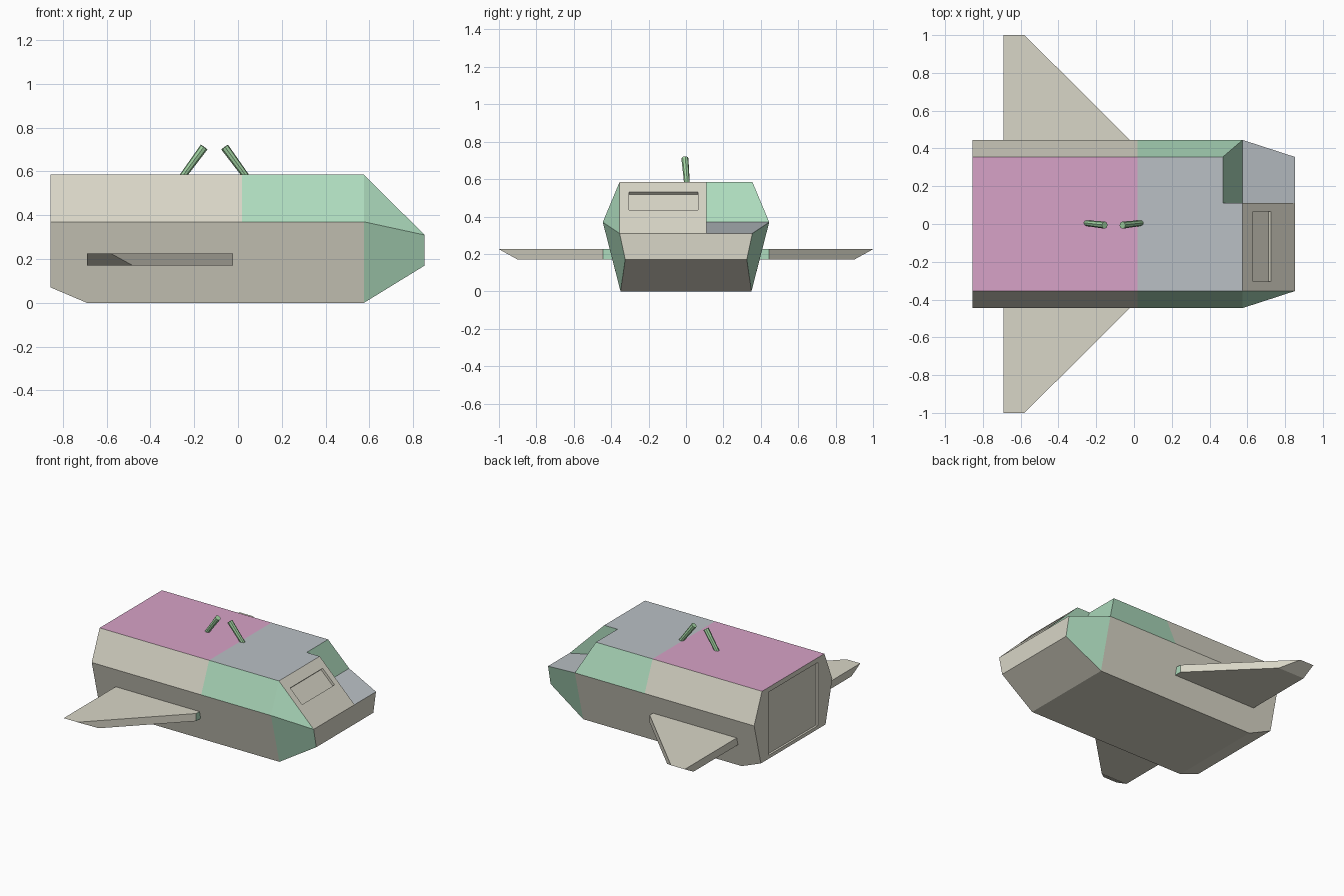
import bpy, bmesh
from mathutils import Vector

if "Cube" in bpy.data.objects:
    bpy.data.objects.remove(bpy.data.objects["Cube"])


def material(name, rgb):
    m = bpy.data.materials.new(name)
    m.diffuse_color = (*rgb, 1)
    m.use_nodes = True
    m.node_tree.nodes["Principled BSDF"].inputs["Base Color"].default_value = m.diffuse_color
    return m


BEIGE, GREEN, PINK, GREY, LEAF = range(5)
MATS = [material("beige hull", (0.69, 0.67, 0.57)),
        material("mint green", (0.42, 0.71, 0.51)),
        material("pink roof", (0.68, 0.36, 0.57)),
        material("cool grey", (0.49, 0.53, 0.56)),
        material("leaf green", (0.37, 0.67, 0.37))]


def face(bm, color, pts):
    f = bm.faces.new([bm.verts.new(p) for p in pts])
    f.material_index = color


def recess(bm, color, outer, inner, depth):
    """Panel with a sunken rectangle: border, walls and floor."""
    floor = [tuple(Vector(p) + Vector(depth)) for p in inner]
    for a, b in ((outer, inner), (inner, floor)):
        for i in range(4):
            j = (i + 1) % 4
            face(bm, color, [a[i], a[j], b[j], b[i]])
    face(bm, color, floor)


def finish(bm, name):
    bmesh.ops.remove_doubles(bm, verts=bm.verts, dist=1e-4)
    bmesh.ops.recalc_face_normals(bm, faces=bm.faces)
    me = bpy.data.meshes.new(name)
    bm.to_mesh(me)
    bm.free()
    for m in MATS:
        me.materials.append(m)
    ob = bpy.data.objects.new(name, me)
    bpy.context.collection.objects.link(ob)
    return ob


# key stations along x, cross-section as (half width, height)
REAR, KEEL, SEAM, STEP, FRONT, NOSE = -0.855, -0.69, 0.018, 0.47, 0.575, 0.852
ROOF, BELT, BASE, HEEL = (0.355, 0.585), (0.445, 0.37), (0.35, 0), (0.368, 0.07)
LIP, CHIN = (0.355, 0.31), (0.325, 0.17)
CUT = 0.11  # inner edge of the nose notch


def P(x, yz, s=1):
    return (x, yz[0] * s, yz[1])


# hull
bm = bmesh.new()
for s in (-1, 1):
    top_end = FRONT if s < 0 else STEP
    face(bm, BEIGE, [P(REAR, ROOF, s), P(SEAM, ROOF, s), P(SEAM, BELT, s), P(REAR, BELT, s)])
    face(bm, GREEN, [P(SEAM, ROOF, s), P(top_end, ROOF, s), P(FRONT, BELT, s), P(SEAM, BELT, s)])
    face(bm, BEIGE, [P(REAR, BELT, s), P(SEAM, BELT, s), P(FRONT, BELT, s),
                     P(FRONT, BASE, s), P(KEEL, BASE, s), P(REAR, HEEL, s)])
    face(bm, GREEN, [P(FRONT, BELT, s), P(NOSE, LIP, s), P(NOSE, CHIN, s), P(FRONT, BASE, s)])
    face(bm, BEIGE, [P(REAR, ROOF, s), P(REAR, BELT, s), P(REAR, HEEL, s)])
face(bm, GREEN, [P(FRONT, ROOF, -1), P(FRONT, BELT, -1), P(NOSE, LIP, -1)])

# roof, belly, heel and chin
roof_in, lip_in = (CUT, 0.585), (CUT, 0.31)
face(bm, PINK, [P(REAR, ROOF, -1), P(SEAM, ROOF, -1), P(SEAM, ROOF), P(REAR, ROOF)])
face(bm, GREY, [P(SEAM, ROOF, -1), P(FRONT, ROOF, -1), P(FRONT, roof_in),
                P(STEP, roof_in), P(STEP, ROOF), P(SEAM, ROOF)])
for x0, a, x1, b in ((REAR, HEEL, KEEL, BASE), (KEEL, BASE, FRONT, BASE), (FRONT, BASE, NOSE, CHIN)):
    face(bm, BEIGE, [P(x0, a, -1), P(x1, b, -1), P(x1, b), P(x0, a)])
face(bm, BEIGE, [P(NOSE, LIP, -1), P(NOSE, lip_in), P(NOSE, LIP), P(NOSE, CHIN), P(NOSE, CHIN, -1)])

# nose notch: slope, ledge and inner wall
belt_in = (CUT, 0.37)
face(bm, GREEN, [P(STEP, roof_in), P(STEP, ROOF), P(FRONT, BELT), P(FRONT, belt_in)])
face(bm, GREY, [P(FRONT, belt_in), P(FRONT, BELT), P(NOSE, LIP), P(NOSE, lip_in)])
face(bm, GREEN, [P(STEP, roof_in), P(FRONT, roof_in), P(NOSE, lip_in), P(FRONT, belt_in)])

# windscreen with sunken window, rear wall with sunken hatch
slope = (0.585 - 0.31) / (NOSE - FRONT)
win = [(x, y, 0.585 - (x - FRONT) * slope)
       for x, y in ((0.63, -0.305), (0.63, 0.065), (0.725, 0.065), (0.725, -0.305))]
recess(bm, BEIGE, [P(FRONT, ROOF, -1), P(FRONT, roof_in), P(NOSE, lip_in), P(NOSE, LIP, -1)],
       win, (-0.013, 0, -0.013))
recess(bm, BEIGE, [P(REAR, ROOF, -1), P(REAR, ROOF), P(REAR, HEEL), P(REAR, HEEL, -1)],
       [(REAR, -0.28, 0.55), (REAR, 0.28, 0.55), (REAR, 0.28, 0.095), (REAR, -0.28, 0.095)],
       (0.015, 0, 0))
finish(bm, "hull")

# wings: swept plates with an undercut tip
for s, name in ((-1, "right_wing"), (1, "left_wing")):
    bm = bmesh.new()
    top = [(-0.69, 0.36), (-0.022, 0.36), (-0.022, 0.445), (-0.58, 1.0), (-0.69, 1.0)]
    low = [(-0.69, 0.36), (-0.022, 0.36), (-0.022, 0.445), (-0.48, 0.9), (-0.69, 0.9)]
    up = [(x, y * s, 0.225) for x, y in top]
    dn = [(x, y * s, 0.17) for x, y in low]
    face(bm, BEIGE, up)
    face(bm, BEIGE, dn)
    for i in range(5):
        j = (i + 1) % 5
        face(bm, GREEN if i == 1 else BEIGE, [up[i], up[j], dn[j], dn[i]])
    finish(bm, name)

# antennas: two leaning tapered rods
for name, a, b in (("rear_antenna", (-0.262, 0.006, 0.565), (-0.155, -0.006, 0.711)),
                   ("front_antenna", (0.046, 0.006, 0.565), (-0.061, -0.006, 0.711))):
    a, b = Vector(a), Vector(b)
    bm = bmesh.new()
    bmesh.ops.create_cone(bm, cap_ends=True, segments=8, radius1=0.015, radius2=0.019,
                          depth=(b - a).length)
    for f in bm.faces:
        f.material_index = LEAF
    ob = finish(bm, name)
    ob.location = (a + b) / 2
    ob.rotation_euler = (b - a).to_track_quat('Z', 'Y').to_euler()
